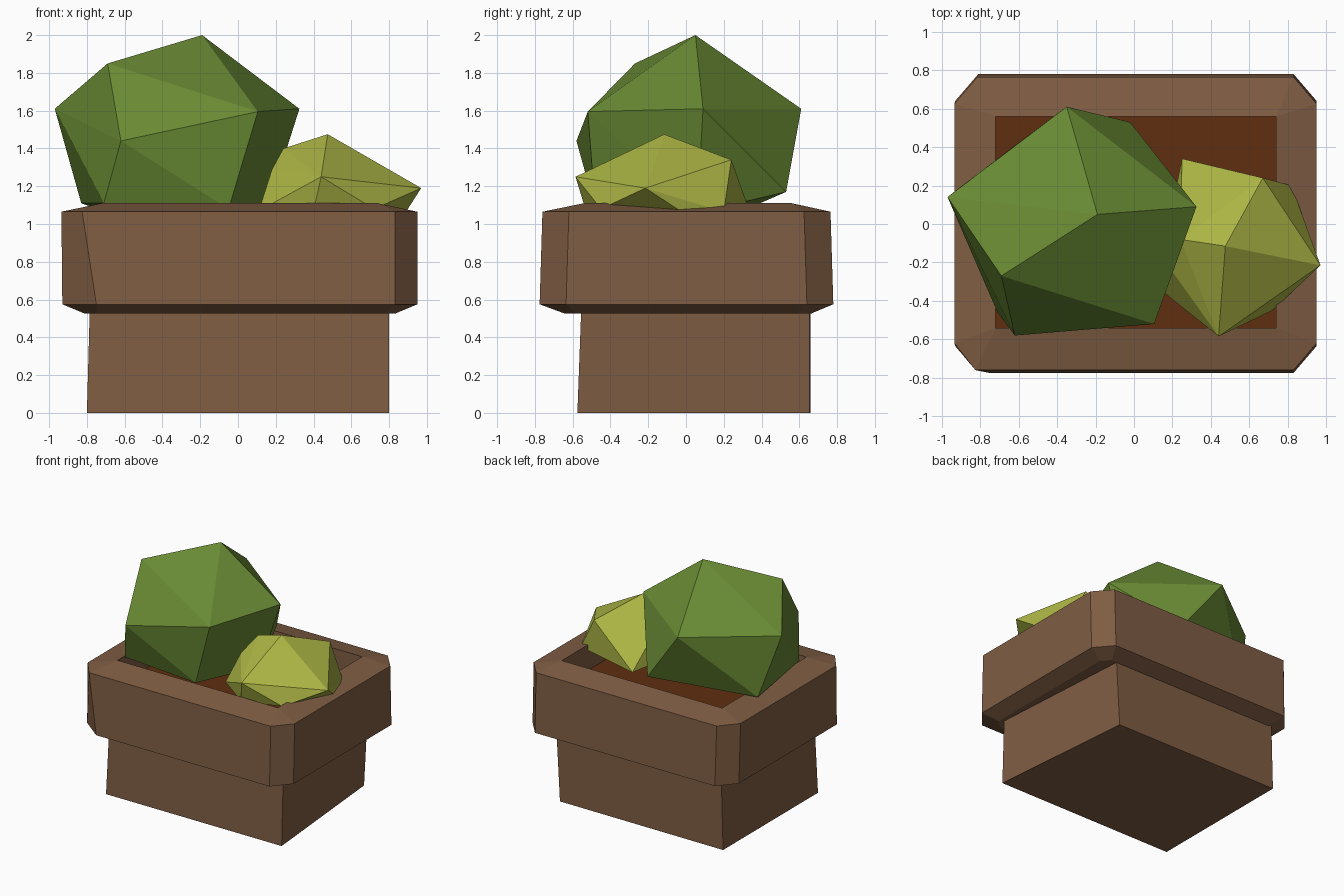
import bpy, bmesh

if "Cube" in bpy.data.objects:
    bpy.data.objects.remove(bpy.data.objects["Cube"])


def material(name, color):
    m = bpy.data.materials.new(name)
    m.diffuse_color = (*color, 1)
    m.use_nodes = True
    m.node_tree.nodes["Principled BSDF"].inputs["Base Color"].default_value = m.diffuse_color
    return m


brown = material("brown wood", (0.212, 0.109, 0.056))
earth = material("dark earth", (0.115, 0.027, 0.005))
green = material("leaf green", (0.141, 0.255, 0.034))
lime = material("yellow green", (0.41, 0.46, 0.058))


def finish(bm, name, mat):
    bmesh.ops.remove_doubles(bm, verts=bm.verts, dist=0.001)
    bmesh.ops.recalc_face_normals(bm, faces=bm.faces)
    me = bpy.data.meshes.new(name)
    bm.to_mesh(me)
    bm.free()
    me.materials.append(mat)
    ob = bpy.data.objects.new(name, me)
    bpy.context.collection.objects.link(ob)


def loft(name, mat, rings):
    """Join matching rings of points with quads and cap both ends."""
    bm = bmesh.new()
    loops = [[bm.verts.new(p) for p in r] for r in rings]
    n = len(loops[0])
    for a, b in zip(loops, loops[1:]):
        for i in range(n):
            j = (i + 1) % n
            bm.faces.new((a[i], a[j], b[j], b[i]))
    bm.faces.new(loops[0])
    bm.faces.new(loops[-1])
    finish(bm, name, mat)


def hull(name, mat, points):
    """Faceted convex lump."""
    bm = bmesh.new()
    for p in points:
        bm.verts.new(p)
    r = bmesh.ops.convex_hull(bm, input=bm.verts)
    loose = [v for v in bm.verts if not v.link_faces]
    bmesh.ops.delete(bm, geom=loose, context='VERTS')
    finish(bm, name, mat)


def octagon(x0, x1, y0, y1, z, cx=0.0, cy=0.0, left=0.0):
    """Rectangle with cut corners; left widens the front left cut."""
    return [(x0 + cx + left, y0, z), (x1 - cx, y0, z), (x1, y0 + cy, z), (x1, y1 - cy, z),
            (x1 - cx, y1, z), (x0 + cx, y1, z), (x0, y1 - cy, z), (x0, y0 + cy, z)]


# Lower box of the planter, slightly skewed
loft("planter_base", brown, [
    [(-0.8, -0.575, 0), (0.8, -0.575, 0), (0.69, 0.655, 0), (-0.8, 0.66, 0)],
    [(-0.785, -0.555, 0.54), (0.8, -0.555, 0.54), (0.72, 0.655, 0.54), (-0.785, 0.66, 0.54)],
])

# Thick rim with cut corners and a recessed opening
loft("planter_rim", brown, [
    octagon(-0.81, 0.83, -0.64, 0.66, 0.525, 0.06, 0.06),
    octagon(-0.93, 0.95, -0.775, 0.78, 0.575, 0.12, 0.14, 0.06),
    octagon(-0.935, 0.95, -0.76, 0.765, 1.065, 0.12, 0.14, -0.01),
    octagon(-0.72, 0.74, -0.54, 0.56, 1.11),
    octagon(-0.72, 0.74, -0.54, 0.56, 0.88),
])

# Soil
loft("soil", earth, [
    octagon(-0.72, 0.74, -0.54, 0.56, 0.87),
    octagon(-0.72, 0.74, -0.54, 0.56, 0.90),
])

# Large bush
hull("large_bush", green, [
    (-0.19, 0.05, 2.0), (-0.69, -0.27, 1.85), (-0.97, 0.14, 1.61), (-0.62, -0.58, 1.44),
    (0.105, -0.52, 1.595), (0.325, 0.09, 1.61), (-0.35, 0.61, 1.61), (-0.02, 0.53, 1.17),
    (-0.83, 0.25, 1.11), (-0.71, -0.46, 1.11), (-0.05, -0.48, 1.08), (0.15, 0.06, 1.06),
    (-0.35, 0.0, 0.94),
])

# Small bush
hull("small_bush", lime, [
    (0.475, -0.115, 1.475), (0.24, -0.08, 1.40), (0.44, -0.585, 1.25), (0.97, -0.215, 1.19),
    (0.67, 0.24, 1.34), (0.25, 0.34, 1.06), (0.18, -0.22, 1.29), (0.11, -0.32, 1.07),
    (0.82, 0.20, 1.065), (0.72, -0.45, 1.08), (0.40, -0.53, 1.07), (0.88, 0.0, 1.05),
    (0.5, -0.05, 0.89),
])
